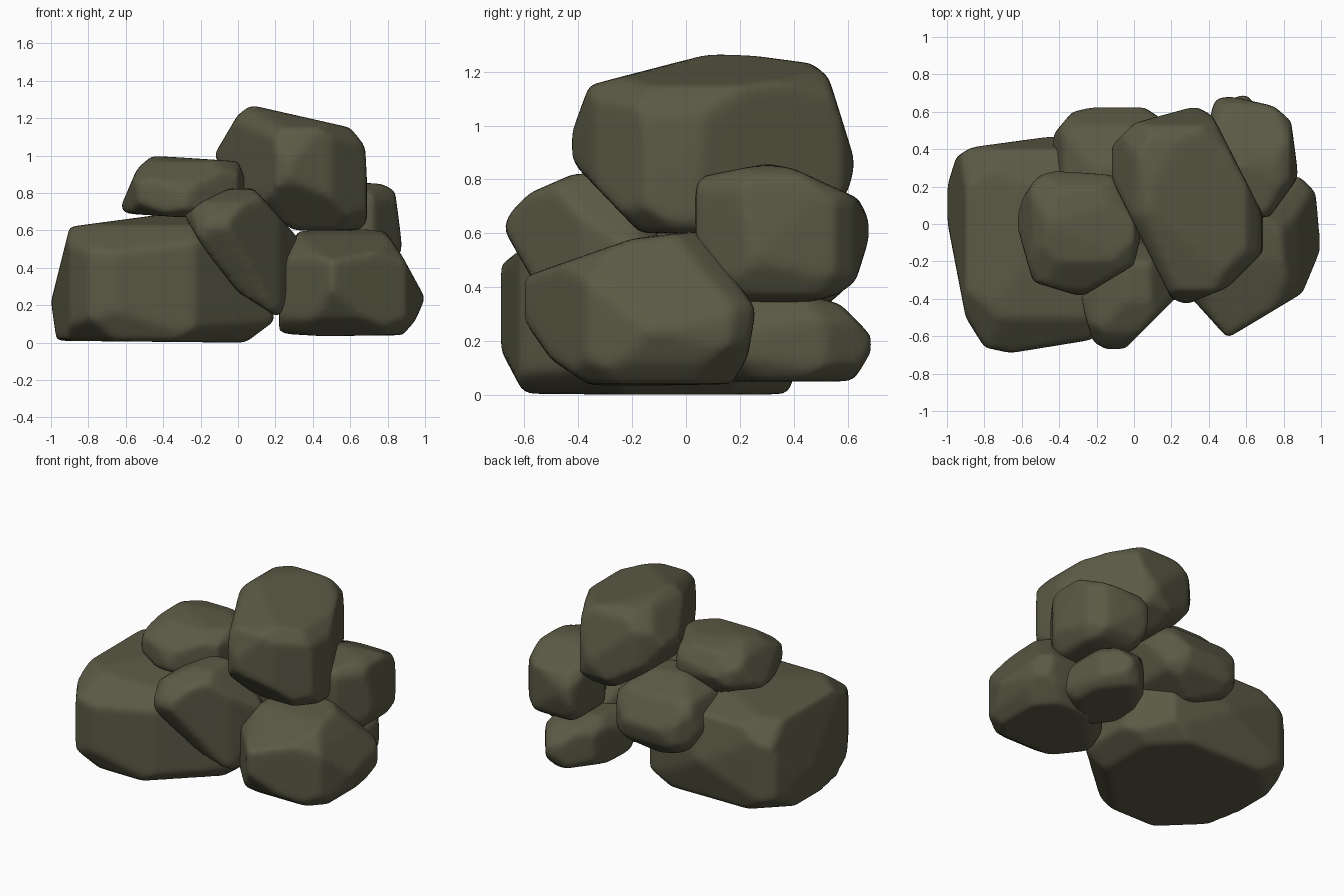
import bpy, bmesh
from mathutils import Vector

# One dark olive stone colour
stone = bpy.data.materials.new("olive_stone")
stone.diffuse_color = (0.105, 0.102, 0.060, 1)


def hull2d(pts):
    """Counter-clockwise convex hull of an outline."""
    pts = sorted(set(pts))

    def half(seq):
        out = []
        for p in seq:
            while len(out) > 1 and ((out[-1][0] - out[-2][0]) * (p[1] - out[-2][1])
                                    - (out[-1][1] - out[-2][1]) * (p[0] - out[-2][0])) <= 0:
                out.pop()
            out.append(p)
        return out[:-1]
    return half(pts) + half(pts[::-1])


def slice_off(bm, co, no):
    """Cut away everything on the normal side of a plane and cap the cut."""
    res = bmesh.ops.bisect_plane(bm, geom=bm.verts[:] + bm.edges[:] + bm.faces[:],
                                 plane_co=co, plane_no=no, dist=1e-5, clear_outer=True)
    edges = [e for e in res["geom_cut"] if isinstance(e, bmesh.types.BMEdge)]
    if edges:
        bmesh.ops.holes_fill(bm, edges=[e for e in bm.edges if e.is_boundary], sides=0)


def rock(name, front, side, top, chip=0.84):
    """Carve a block by its front (x,z), side (y,z) and top (x,y) outlines."""
    bm = bmesh.new()
    bmesh.ops.create_cube(bm, size=4)
    for outline, (a, b) in ((front, (0, 2)), (side, (1, 2)), (top, (0, 1))):
        h = hull2d(outline)
        for p, q in zip(h, h[1:] + h[:1]):
            co, no = Vector((0, 0, 0)), Vector((0, 0, 0))
            co[a], co[b] = p
            no[a], no[b] = q[1] - p[1], p[0] - q[0]
            slice_off(bm, co, no.normalized())
    # knock off the eight corners
    lo = Vector([min(v.co[i] for v in bm.verts) for i in range(3)])
    hi = Vector([max(v.co[i] for v in bm.verts) for i in range(3)])
    c, s = (lo + hi) / 2, (hi - lo) / 2
    for sx in (-1, 1):
        for sy in (-1, 1):
            for sz in (-1, 1):
                no = Vector((sx / s.x, sy / s.y, sz / s.z))
                d = max((v.co - c).dot(no) for v in bm.verts)
                d = min(d * 0.96, max(d * chip, 1.5))
                slice_off(bm, c + no * (d / no.length_squared), no.normalized())
    bmesh.ops.recalc_face_normals(bm, faces=bm.faces)
    me = bpy.data.meshes.new(name)
    bm.to_mesh(me)
    bm.free()
    me.materials.append(stone)
    ob = bpy.data.objects.new(name, me)
    bpy.context.collection.objects.link(ob)
    # worn, softly rounded edges
    rm = ob.modifiers.new("even_mesh", 'REMESH')
    rm.mode, rm.voxel_size, rm.use_smooth_shade = 'VOXEL', 0.022, True
    sm = ob.modifiers.new("wear", 'SMOOTH')
    sm.factor, sm.iterations = 0.5, 7
    return ob


# Large boulder on the left
rock("left_boulder",
     [(-1, .22), (-.97, .01), (.04, .0), (.2, .12), (.1, .45), (-.2, .7), (-.3, .7), (-.9, .62)],
     [(-.6, 0), (-.69, .17), (-.69, .48), (-.5, .63), (.1, .7), (.4, .6), (.47, .3), (.38, 0)],
     [(-1, .02), (-1, .2), (-.95, .36), (-.87, .41), (-.43, .47), (0, .4), (.2, .1),
      (.2, -.25), (-.23, -.62), (-.66, -.69), (-.8, -.66), (-.9, -.5)], .88)

# Boulder on the right
rock("right_boulder",
     [(.2, .05), (.45, .035), (.88, .04), (.95, .12), (1, .24), (.88, .46), (.78, .61), (.32, .61), (.2, .3)],
     [(-.35, .03), (-.5, .13), (-.62, .3), (-.6, .44), (-.2, .58), (.05, .61), (.26, .32), (.23, .14), (.17, .04)],
     [(.5, -.61), (.9, -.37), (1, -.13), (.97, .17), (.88, .26), (.5, .25), (.22, -.05), (.22, -.3), (.34, -.4)], .88)

# Top stone
rock("top_stone",
     [(-.13, 1), (0, 1.22), (.07, 1.27), (.28, 1.2), (.6, 1.15), (.68, 1.05), (.7, .66), (.65, .6), (.3, .6), (.02, .78)],
     [(-.36, 1.15), (.1, 1.27), (.25, 1.26), (.47, 1.23), (.53, 1.18), (.63, .86), (.6, .75),
      (.4, .6), (-.17, .6), (-.41, .85), (-.44, .93)],
     [(-.14, .28), (-.12, .42), (0, .54), (.33, .63), (.42, .58), (.69, .05), (.69, -.15),
      (.5, -.34), (.28, -.43), (.2, -.4), (.05, -.1)], .9)

# Upper left stone
rock("upper_left_stone",
     [(-.63, .72), (-.54, .93), (-.46, 1), (0, .97), (.05, .85), (0, .68), (-.3, .67), (-.6, .69)],
     [(-.4, .72), (-.36, .85), (-.2, .97), (0, 1), (.2, .96), (.29, .82), (.22, .68), (-.3, .67)],
     [(-.63, 0), (-.61, .12), (-.52, .25), (-.43, .29), (-.1, .26), (.04, -.05), (0, -.22), (-.28, -.39), (-.54, -.31)])

# Wedged stone in the front middle
rock("front_middle_stone",
     [(-.29, .68), (-.2, .75), (-.04, .83), (.08, .83), (.33, .55), (.3, .35), (.22, .13), (0, .27), (-.18, .5)],
     [(-.68, .62), (-.65, .68), (-.58, .75), (-.42, .82), (-.2, .83), (-.1, .6), (-.2, .15), (-.4, .13), (-.6, .48)],
     [(-.29, -.4), (-.22, -.63), (-.14, -.68), (-.05, -.67), (.22, -.4), (.34, -.2), (.2, -.05), (-.1, -.1)], .9)

# Upper back right stone
rock("upper_right_stone",
     [(.4, .75), (.55, .86), (.77, .85), (.84, .81), (.88, .5), (.8, .36), (.55, .33), (.42, .42)],
     [(.02, .72), (.05, .81), (.3, .86), (.4, .84), (.64, .73), (.68, .65), (.68, .58), (.63, .42),
      (.56, .37), (.4, .33), (.17, .35), (.04, .55)],
     [(.4, .55), (.43, .66), (.49, .69), (.75, .63), (.84, .55), (.88, .25), (.72, .03), (.58, .05), (.42, .3)], .9)

# Lower back right stone
rock("lower_right_stone",
     [(.28, .1), (.34, .05), (.7, .05), (.77, .15), (.74, .28), (.65, .38), (.38, .38), (.29, .28)],
     [(.05, .05), (.62, .05), (.69, .16), (.69, .22), (.57, .34), (.4, .38), (.05, .36)],
     [(.28, .2), (.35, .52), (.5, .66), (.6, .7), (.73, .52), (.76, .2), (.55, .02), (.35, .05)])

# Back middle stone
rock("back_middle_stone",
     [(-.44, .5), (-.38, .7), (-.2, .79), (.05, .78), (.25, .6), (.15, .38), (-.1, .26), (-.35, .36)],
     [(.1, .3), (.1, .78), (.3, .79), (.52, .7), (.63, .52), (.6, .4), (.45, .27)],
     [(-.44, .15), (-.44, .47), (-.33, .6), (-.2, .63), (.05, .63), (.15, .56), (.27, .35), (.15, .1)], .9)
